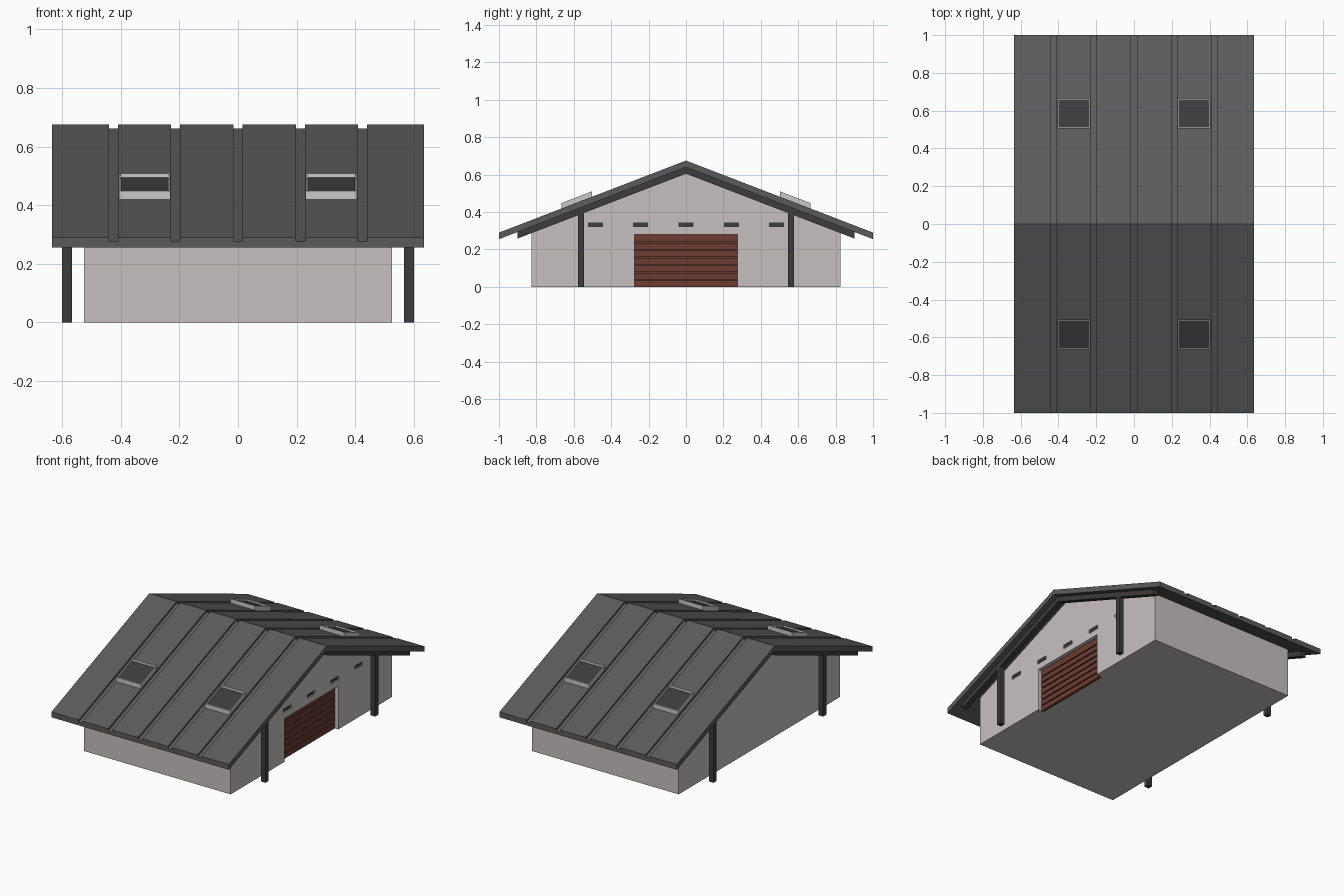
import bpy, bmesh
from mathutils import Vector

if "Cube" in bpy.data.objects:
    bpy.data.objects.remove(bpy.data.objects["Cube"])

SLOPE = 0.385
ROOF_TOP, ROOF_LOW = 0.675, 0.64


def material(name, rgb):
    m = bpy.data.materials.new(name)
    m.diffuse_color = (*rgb, 1)
    m.use_nodes = True
    m.node_tree.nodes["Principled BSDF"].inputs["Base Color"].default_value = m.diffuse_color
    return m


WALL = material("plaster", (0.58, 0.53, 0.53))
ROOF = material("roof_metal", (0.105, 0.105, 0.105))
BEAM = material("dark_timber", (0.045, 0.045, 0.045))
DOOR = material("red_brown", (0.15, 0.045, 0.032))
FRAME = material("frame_grey", (0.6, 0.57, 0.57))


def finish(name, bm, mat):
    bmesh.ops.recalc_face_normals(bm, faces=bm.faces[:])
    me = bpy.data.meshes.new(name)
    bm.to_mesh(me)
    bm.free()
    ob = bpy.data.objects.new(name, me)
    bpy.context.collection.objects.link(ob)
    if mat:
        me.materials.append(mat)
    return ob


def loft(name, rings, mat):
    """Closed solid through a list of equal-sized point rings."""
    bm = bmesh.new()
    vs = [[bm.verts.new(p) for p in r] for r in rings]
    n = len(vs[0])
    for a, b in zip(vs, vs[1:]):
        for i in range(n):
            j = (i + 1) % n
            bm.faces.new((a[i], a[j], b[j], b[i]))
    bm.faces.new(vs[0])
    bm.faces.new(vs[-1])
    return finish(name, bm, mat)


def along_x(name, yz, x0, x1, mat):
    return loft(name, [[(x, y, z) for y, z in yz] for x in (x0, x1)], mat)


def box(name, x0, x1, y0, y1, z0, z1, mat):
    return along_x(name, [(y0, z0), (y1, z0), (y1, z1), (y0, z1)], x0, x1, mat)


def cut(target, cutter):
    cutter.hide_render = True
    cutter.hide_viewport = True
    m = target.modifiers.new(cutter.name, 'BOOLEAN')
    m.operation = 'DIFFERENCE'
    m.solver = 'EXACT'
    m.object = cutter


# Roof: grooved cross-section carried from eave over ridge to eave
groove_x = [-0.425, -0.213, 0, 0.213, 0.425]
section = [(0.635, ROOF_LOW), (-0.635, ROOF_LOW), (-0.635, ROOF_TOP)]
for gx in groove_x:
    a, b, low = gx - 0.015, gx + 0.015, ROOF_TOP - 0.013
    section += [(a, ROOF_TOP), (a, low), (b, low), (b, ROOF_TOP)]
section.append((0.635, ROOF_TOP))
loft("roof", [[(x, y, z - SLOPE * abs(y)) for x, z in section] for y in (-1, 0, 1)], ROOF)

# Walls with both gables
wy = 0.825
eave = ROOF_LOW - SLOPE * wy
walls = along_x("walls", [(-wy, 0), (wy, 0), (wy, eave), (0, ROOF_LOW), (-wy, eave)],
                -0.525, 0.525, WALL)

# Recessed slatted door in the right gable
dy, dh, face = 0.275, 0.28, 0.5
cut(walls, box("door_cutter", face - 0.02, 0.6, -dy, dy, -0.1, dh, None))
rows = 7
step = dh / rows
prof = [(face - 0.02, dh), (face - 0.02, 0)]
for i in range(rows):
    z0, z1 = i * step, (i + 1) * step
    prof += [(face, z0), (face, z1 - 0.007)]
    if i < rows - 1:
        prof += [(face - 0.01, z1 - 0.007), (face - 0.01, z1)]
prof[-1] = (face, dh)
loft("slatted_door", [[(x, y, z) for x, z in prof] for y in (-dy, dy)], DOOR)

# Row of vents above the door
for i, vy in enumerate((-0.485, -0.243, 0, 0.243, 0.485)):
    y0, y1 = vy - 0.04, vy + 0.04
    cut(walls, box(f"vent_cutter_{i}", 0.505, 0.6, y0, y1, 0.32, 0.345, None))
    box(f"vent_{i}", 0.505, 0.517, y0, y1, 0.32, 0.345, BEAM)

# Gable rafters and posts at both ends
ry, rz = 0.9, 0.605
chevron = [(-ry, ROOF_LOW - SLOPE * ry), (0, ROOF_LOW), (ry, ROOF_LOW - SLOPE * ry),
           (ry, rz - SLOPE * ry), (0, rz), (-ry, rz - SLOPE * ry)]
for sx, side in ((-1, "left"), (1, "right")):
    along_x(f"rafter_{side}", chevron, sx * 0.567, sx * 0.6, BEAM)
    for sy, end in ((-1, "front"), (1, "back")):
        a, b = 0.545, 0.577
        post = [(sy * a, 0), (sy * b, 0), (sy * b, rz - SLOPE * b), (sy * a, rz - SLOPE * a)]
        along_x(f"post_{side}_{end}", post, sx * 0.567, sx * 0.6, BEAM)


# Skylights: raised frames with sunken panes, sheared to the roof pitch
def skylight(tag, sx, sy):
    def slab(x0, x1, y0, y1, h):
        bm = bmesh.new()
        bmesh.ops.create_cube(bm, size=1)
        for v in bm.verts:
            v.co = Vector((x0 if v.co.x < 0 else x1, y0 if v.co.y < 0 else y1,
                           h if v.co.z > 0 else -0.01))
        return bm

    def pitch(bm):
        for v in bm.verts:
            v.co.z += ROOF_TOP - SLOPE * v.co.y
            v.co.x *= sx
            v.co.y *= sy
        return bm

    bm = slab(0.23, 0.407, 0.503, 0.665, 0.029)
    bm.faces.ensure_lookup_table()
    bm.normal_update()
    top = max(bm.faces, key=lambda f: f.calc_center_median().z)
    bmesh.ops.inset_region(bm, faces=[top], thickness=0.008)
    new = bmesh.ops.extrude_discrete_faces(bm, faces=[top])["faces"]
    for v in new[0].verts:
        v.co.z -= 0.018
    finish(f"skylight_frame_{tag}", pitch(bm), FRAME)
    finish(f"skylight_pane_{tag}", pitch(slab(0.238, 0.399, 0.511, 0.657, 0.017)), BEAM)


for i, (sx, sy) in enumerate(((-1, -1), (1, -1), (-1, 1), (1, 1))):
    skylight(i, sx, sy)
